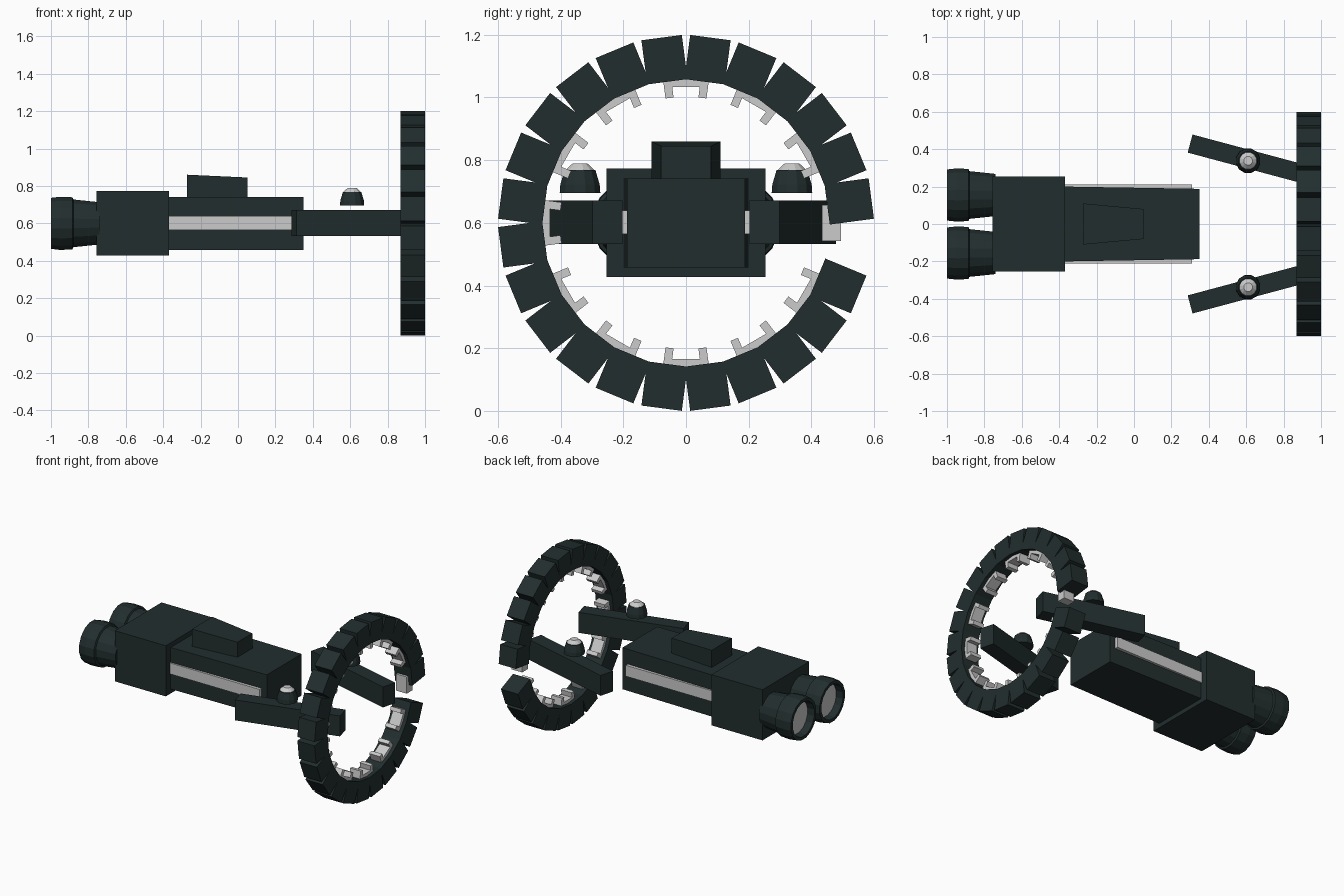
import bpy, math
from mathutils import Matrix, Vector

if "Cube" in bpy.data.objects:
    bpy.data.objects.remove(bpy.data.objects["Cube"])


def material(name, rgb):
    m = bpy.data.materials.new(name)
    m.diffuse_color = (*rgb, 1)
    m.use_nodes = True
    m.node_tree.nodes["Principled BSDF"].inputs["Base Color"].default_value = m.diffuse_color
    return m


DARK = material("dark slate", (0.016, 0.027, 0.027))
LIGHT = material("light grey", (0.60, 0.60, 0.60))


def mesh_object(name, verts, faces, mat):
    me = bpy.data.meshes.new(name)
    me.from_pydata([tuple(v) for v in verts], [], faces)
    me.materials.append(mat)
    ob = bpy.data.objects.new(name, me)
    bpy.context.collection.objects.link(ob)
    return ob


def prism(name, x0, x1, back, front, mat, matrix=Matrix()):
    """Box along x; back and front are (y0, y1, z0, z1) end rectangles."""
    verts = []
    for x, (y0, y1, z0, z1) in ((x0, back), (x1, front)):
        verts += [(x, y0, z0), (x, y1, z0), (x, y1, z1), (x, y0, z1)]
    faces = [(0, 3, 2, 1), (4, 5, 6, 7)]
    faces += [(i, (i + 1) % 4, (i + 1) % 4 + 4, i + 4) for i in range(4)]
    return mesh_object(name, [matrix @ Vector(v) for v in verts], faces, mat)


def lathe(name, profile, sides, mat, matrix, caps=(True, True)):
    """Revolve (radius, height) points around local z."""
    verts, faces = [], []
    for r, h in profile:
        for i in range(sides):
            a = 2 * math.pi * (i + 0.5) / sides
            verts.append(matrix @ Vector((r * math.cos(a), r * math.sin(a), h)))
    for j in range(len(profile) - 1):
        for i in range(sides):
            k = (i + 1) % sides
            faces.append((j * sides + i, j * sides + k, (j + 1) * sides + k, (j + 1) * sides + i))
    if caps[0]:
        faces.append(tuple(reversed(range(sides))))
    if caps[1]:
        faces.append(tuple(range((len(profile) - 1) * sides, len(profile) * sides)))
    return mesh_object(name, verts, faces, mat)


# Hull
prism("main_hull", -0.375, 0.35, (-0.2, 0.2, 0.457, 0.742), (-0.188, 0.188, 0.457, 0.742), DARK)
prism("rear_block", -0.757, -0.37, (-0.253, 0.253, 0.427, 0.774), (-0.253, 0.253, 0.427, 0.774), DARK)
prism("roof_cabin", -0.272, 0.052, (-0.11, 0.11, 0.73, 0.86), (-0.08, 0.08, 0.73, 0.845), DARK)

for s, side in ((1, "left"), (-1, "right")):
    # Light strip along the hull side
    y0, y1 = sorted((s * 0.18, s * 0.21))
    prism("side_strip_" + side, -0.375, 0.31, (y0, y1, 0.565, 0.64), (y0, y1, 0.565, 0.64), LIGHT)

    # Engine nozzle with recessed glowing disc; local z points backward
    m = Matrix.Translation((0, s * 0.155, 0.6)) @ Matrix.Rotation(-math.pi / 2, 4, 'Y')
    lathe("engine_" + side, [(0.115, 0.74), (0.13, 0.88), (0.142, 0.885), (0.145, 0.95), (0.139, 1.0),
                             (0.118, 1.0), (0.112, 0.95)], 16, DARK, m, (True, False))
    lathe("engine_disc_" + side, [(0.113, 0.945), (0.113, 0.952)], 16, LIGHT, m)

    # Slanted arm running into the ring
    m = Matrix.Translation((0.30, s * 0.43, 0.602)) @ Matrix.Rotation(-s * math.radians(15), 4, 'Z')
    end = (-0.05, 0.05, -0.07, 0.07)
    prism("arm_" + side, 0, 0.693, end, end, DARK, m)

    # Beacon hovering above the arm
    m = Matrix.Translation((0.61, s * 0.338, 0))
    lathe("beacon_base_" + side, [(0.067, 0.696), (0.065, 0.722), (0.051, 0.768)], 12, DARK, m)
    lathe("beacon_cap_" + side, [(0.049, 0.76), (0.046, 0.77), (0.024, 0.79)], 12, LIGHT, m)

# Ring of blocks with one missing
for k in range(23):
    m = Matrix.Translation((0, 0, 0.6)) @ Matrix.Rotation(math.radians(7.5 + 15 * k), 4, 'X')
    end = (0.454, 0.596, -0.065, 0.065)
    prism(f"ring_block_{k}", 0.87, 1.0, end, end, DARK, m)

# Brackets joining pairs of blocks on the inside
for k in range(12):
    m = Matrix.Translation((0, 0, 0.6)) @ Matrix.Rotation(math.radians(30 * k), 4, 'X')
    end = (0.434, 0.495, -0.057, 0.057)
    prism(f"bracket_bar_{k}", 0.895, 0.975, end, end, LIGHT, m)
    if k == 0:
        continue
    for s in (1, -1):
        leg = m @ Matrix.Rotation(s * math.radians(7.5), 4, 'X')
        end = (0.402, 0.458, -0.013, 0.013)
        prism(f"bracket_leg_{k}_{'a' if s > 0 else 'b'}", 0.895, 0.975, end, end, LIGHT, leg)
